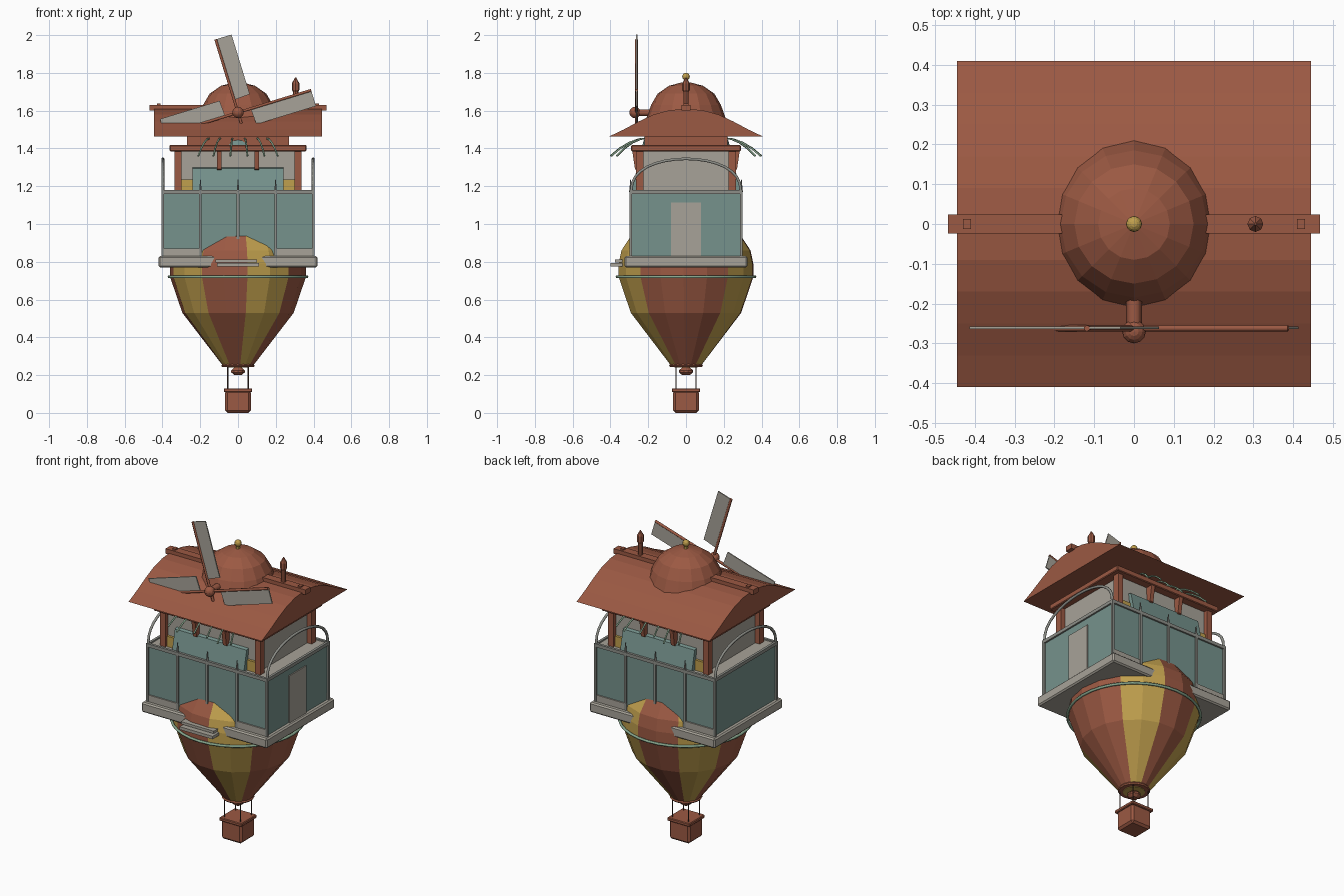
import bpy, bmesh, math
from mathutils import Vector

old = bpy.data.objects.get("Cube")
if old:
    bpy.data.objects.remove(old, do_unlink=True)


def material(name, rgb):
    m = bpy.data.materials.new(name)
    m.use_nodes = True
    m.diffuse_color = (*rgb, 1)
    m.node_tree.nodes["Principled BSDF"].inputs["Base Color"].default_value = (*rgb, 1)
    return m


RED = material("terracotta red", (.33, .10, .056))
GOLD = material("old gold", (.53, .35, .075))
TEAL = material("dusty teal", (.18, .29, .265))
GREY = material("warm grey", (.39, .365, .315))
STEEL = material("trim grey", (.27, .275, .25))
GREEN = material("pale green", (.25, .39, .27))
DARK = material("dark rope", (.09, .05, .04))


def finish(name, bm, *mats):
    bmesh.ops.recalc_face_normals(bm, faces=bm.faces)
    me = bpy.data.meshes.new(name)
    bm.to_mesh(me)
    bm.free()
    for m in mats:
        me.materials.append(m)
    ob = bpy.data.objects.new(name, me)
    bpy.context.scene.collection.objects.link(ob)
    return ob


def box(name, x, y, z, mat, bevel=0):
    """Box spanning the ranges x, y and z."""
    bm = bmesh.new()
    bmesh.ops.create_cube(bm, size=1)
    for v in bm.verts:
        v.co = [(a + b) / 2 + c * (b - a) for (a, b), c in zip((x, y, z), v.co)]
    ob = finish(name, bm, mat)
    if bevel:
        b = ob.modifiers.new("bevel", "BEVEL")
        b.width = bevel
    return ob


def lathe(name, profile, sides, mats, start=0, centre=(0, 0), rule=None):
    """Turned shape from (radius, height) pairs; the angle runs from the front towards +x."""
    bm = bmesh.new()
    rings = []
    for r, z in profile:
        ring = []
        for i in range(sides):
            a = start + math.tau * i / sides
            ring.append(bm.verts.new((centre[0] + r * math.sin(a), centre[1] - r * math.cos(a), z)))
        rings.append(ring)
    for lo, hi in zip(rings, rings[1:]):
        for i in range(sides):
            j = (i + 1) % sides
            f = bm.faces.new((lo[i], lo[j], hi[j], hi[i]))
            f.material_index = rule(i) if rule else 0
    bm.faces.new(rings[0])
    bm.faces.new(rings[-1])
    return finish(name, bm, *mats)


def extrude(name, outline, axis, lo, hi, mat):
    """Prism from a 2D outline: axis 0 takes (y, z) points, axis 1 takes (x, z) points."""
    bm = bmesh.new()
    def place(t, p):
        return (t, *p) if axis == 0 else (p[0], t, p[1])
    a, b = ([bm.verts.new(place(t, p)) for p in outline] for t in (lo, hi))
    bm.faces.new(a)
    bm.faces.new(b)
    for i in range(len(a)):
        j = (i + 1) % len(a)
        bm.faces.new((a[i], a[j], b[j], b[i]))
    return finish(name, bm, mat)


def tube(name, points, radius, mat, closed=False):
    cu = bpy.data.curves.new(name, "CURVE")
    cu.dimensions = "3D"
    cu.bevel_depth = radius
    cu.bevel_resolution = 1
    cu.use_fill_caps = True
    sp = cu.splines.new("POLY")
    sp.points.add(len(points) - 1)
    for p, co in zip(sp.points, points):
        p.co = (*co, 1)
    sp.use_cyclic_u = closed
    cu.materials.append(mat)
    ob = bpy.data.objects.new(name, cu)
    bpy.context.scene.collection.objects.link(ob)


def ball(name, centre, r, mat):
    bm = bmesh.new()
    bmesh.ops.create_uvsphere(bm, u_segments=12, v_segments=8, radius=r)
    bmesh.ops.translate(bm, verts=bm.verts, vec=centre)
    finish(name, bm, mat)


SIDES = (-1, 1)


def span(s, a, b):
    return tuple(sorted((s * a, s * b)))


# Basket, ropes and burner
box("basket", (-.068, .068), (-.068, .068), (0, .12), RED, .012)
box("basket_rim", (-.075, .075), (-.075, .075), (.11, .13), RED, .004)
for sx in SIDES:
    for sy in SIDES:
        tube("basket_rope", [(sx * .054, sy * .054, .12), (sx * .054, sy * .054, .26)], .003, DARK)
lathe("burner", [(.02, .20), (.038, .215), (.038, .225), (.02, .24)], 10, [RED])

# Striped balloon of nine gores, two faces each
lathe("balloon", [(.08, .25), (.295, .53), (.36, .72), (.36, .79), (.345, .86), (.295, .935), (.18, 1.02)],
      18, [RED, GOLD], math.radians(8), rule=lambda i: int(i // 2 in (0, 3, 5, 7)))
lathe("balloon_mouth", [(.085, .243), (.09, .25), (.085, .258)], 18, [RED])
lathe("mouth_opening", [(.06, .24), (.06, .245)], 18, [GOLD])
tube("balloon_hoop", [(.365 * math.cos(math.tau * i / 36), .365 * math.sin(math.tau * i / 36), .72)
                      for i in range(36)], .008, GREEN, True)

# Platform and front step
box("platform", (-.42, .42), (-.325, .325), (.77, .83), GREY, .008)
box("front_step", (-.11, .11), (-.40, -.30), (.775, .793), GREY)
box("step_tread", (-.12, .10), (-.375, -.30), (.797, .812), GREY)

# Lower cabin with framed panels
box("lower_cabin", (-.395, .395), (-.29, .29), (.82, 1.165), TEAL)
box("cabin_deck", (-.39, .39), (-.285, .285), (1.16, 1.172), GREY)
for s in SIDES:
    box("long_rail", (-.405, .405), span(s, .285, .30), (1.16, 1.18), STEEL)
    box("end_rail", span(s, .39, .405), (-.30, .30), (1.16, 1.18), STEEL)
    for t in SIDES:
        box("skirting", span(t, .19, .395), span(s, .28, .298), (.83, .87), GREY)
    for i in range(5):
        x = -.398 + i * .199
        box("panel_post", (x - .007, x + .007), span(s, .285, .30), (.83, 1.17), STEEL)
        if 0 < i < 4:
            lathe("post_tip", [(.008, 1.17), (.002, 1.235)], 6, [STEEL], centre=(x, s * .293))
box("door", (.39, .402), (-.08, .08), (.83, 1.115), GREY)

# Upper cabin with posts, awnings and balcony arches
box("upper_cabin", (-.305, .305), (-.24, .24), (1.17, 1.39), GREY)
box("top_beam", (-.362, .362), (-.29, .29), (1.385, 1.418), RED, .004)
box("attic", (-.27, .27), (-.22, .22), (1.41, 1.47), RED)
lathe("attic_dome", [(.23, 1.418), (.225, 1.44), (.2, 1.465)], 16, [TEAL])
for s in SIDES:
    for t in SIDES:
        box("corner_post", span(t, .30, .335), span(s, .225, .265), (1.17, 1.39), RED)
        x = t * .10
        extrude("beam_bracket", [(s * .245, 1.28), (s * .27, 1.29), (s * .285, 1.39), (s * .24, 1.39)],
                0, x - .012, x + .012, RED)
    box("window_box", (-.298, .298), span(s, .235, .255), (1.17, 1.235), GOLD)
    extrude("awning", [(s * .24, 1.30), (s * .26, 1.295), (s * .287, 1.175), (s * .255, 1.175)],
            0, -.24, .24, TEAL)
    arch = [(s * .398, .29 * math.cos(math.pi * i / 16), 1.17 + .175 * math.sin(math.pi * i / 16) ** .8)
            for i in range(17)]
    tube("balcony_arch", arch, .008, STEEL)

# Hanging vines beneath the eaves
for s in SIDES:
    for x in (-.21, -.13, -.04, .05, .14, .21):
        reach = .40 - .4 * abs(abs(x) - .13)
        pts = [(x * (.7 + .3 * t), s * (.2 + (reach - .2) * t), 1.455 - .095 * t * t)
               for t in (0, .25, .5, .75, 1)]
        tube("vine", pts, .005, GREEN)

# Curved roof, ridge beams and chimney
half = [(.41, 1.462), (.33, 1.50), (.25, 1.543), (.17, 1.58), (.09, 1.602), (0, 1.61)]
roof = half + [(-y, z) for y, z in half[-2::-1]]
extrude("roof", roof, 0, -.445, .445, RED)
for s in SIDES:
    box("ridge_beam", span(s, .17, .468), (-.024, .024), (1.60, 1.63), RED)
    box("ridge_cap", span(s, .41, .43), (-.013, .013), (1.625, 1.638), RED)
lathe("chimney", [(.014, 1.6), (.014, 1.70), (.02, 1.71), (.02, 1.745), (.003, 1.775)], 8, [RED], centre=(.305, 0))

# Roof dome with finial
lathe("dome", [(.225, 1.50), (.21, 1.56), (.185, 1.63), (.15, 1.69), (.09, 1.732), (.02, 1.75)], 16, [RED])
lathe("finial_neck", [(.014, 1.74), (.01, 1.77)], 8, [GOLD])
ball("finial", (0, 0, 1.78), .02, GOLD)

# Windmill: hub, three sails and one broken spar
HUB = Vector((0, -.27, 1.59))
tube("windmill_shaft", [(0, -.17, 1.59), HUB], .02, RED)
ball("windmill_hub", HUB, .03, RED)
for angle in (17, 107, 197, 287):
    a = math.radians(angle)
    along = Vector((math.cos(a), 0, math.sin(a)))
    side = Vector((math.sin(a), 0, -math.cos(a)))
    whole = angle != 287
    centre = HUB + Vector((0, .008, 0))
    tube("sail_spar", [centre, centre + along * (.405 if whole else .07)], .008, RED)
    if whole:
        corners = [centre + along * r + side * w for r, w in ((.07, .002), (.405, .002), (.405, .088), (.075, .088))]
        extrude("sail", [(p.x, p.z) for p in corners], 1, -.264, -.257, GREY)
